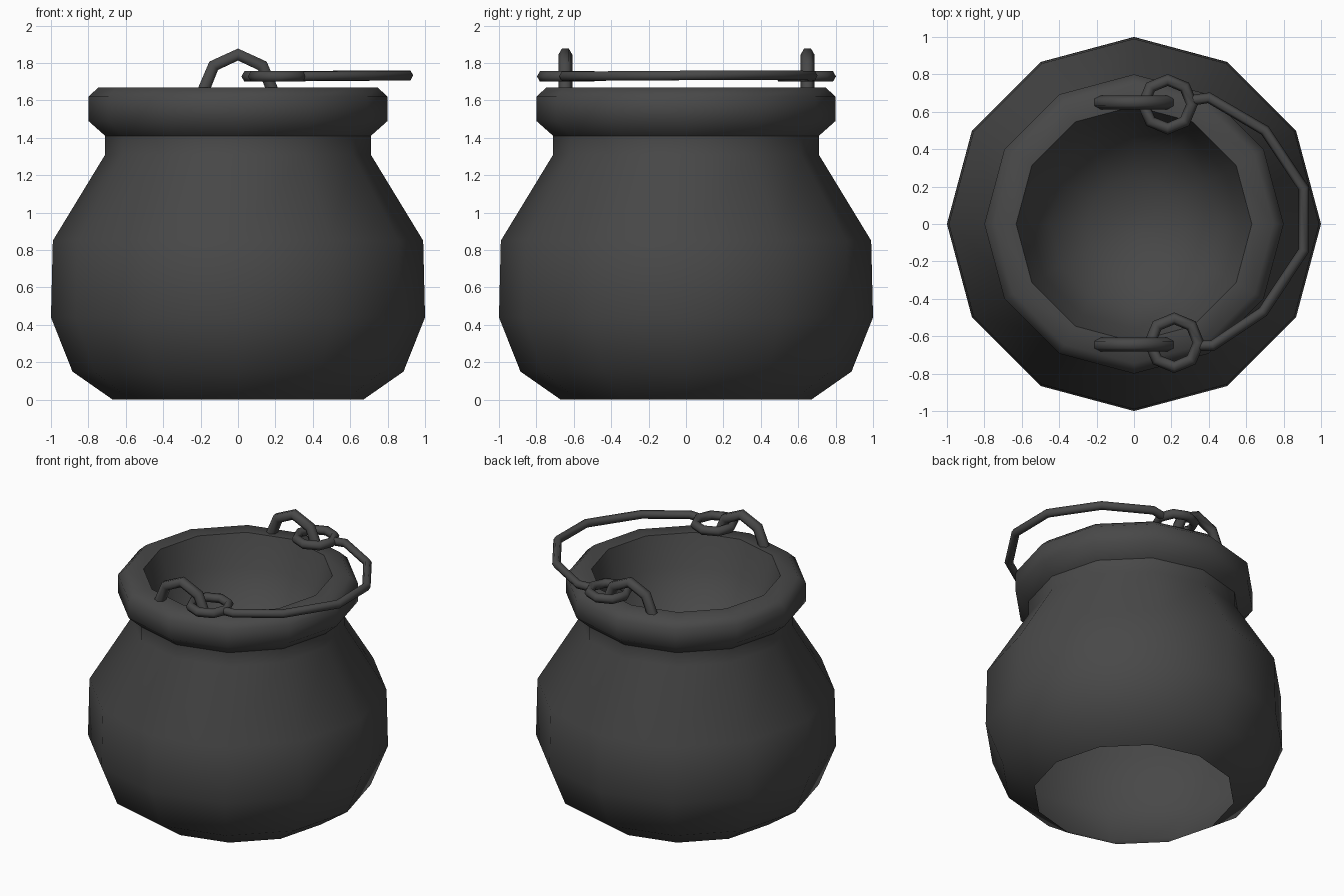
import bpy, bmesh, math

if "Cube" in bpy.data.objects:
    bpy.data.objects.remove(bpy.data.objects["Cube"])

iron = bpy.data.materials.new("dark iron")
iron.diffuse_color = (0.065, 0.065, 0.065, 1)
iron.use_nodes = True
iron.node_tree.nodes["Principled BSDF"].inputs["Base Color"].default_value = iron.diffuse_color


def lathe(name, profile, sides, cap_end=False):
    """Revolve a (radius, z) profile into a smooth open shell."""
    bm = bmesh.new()
    rings = [[bm.verts.new((r * math.cos(2 * math.pi * i / sides),
                            r * math.sin(2 * math.pi * i / sides), z))
              for i in range(sides)] for r, z in profile]
    for a, b in zip(rings, rings[1:]):
        for i in range(sides):
            j = (i + 1) % sides
            bm.faces.new((a[i], a[j], b[j], b[i])).smooth = True
    if cap_end:
        bm.faces.new(rings[-1]).smooth = True
    me = bpy.data.meshes.new(name)
    bm.to_mesh(me)
    bm.free()
    ob = bpy.data.objects.new(name, me)
    bpy.context.collection.objects.link(ob)
    me.materials.append(iron)
    return ob


def tube(name, points, radius):
    """Six-sided bar along a polyline, converted to mesh."""
    cu = bpy.data.curves.new(name, 'CURVE')
    cu.dimensions = '3D'
    cu.bevel_depth = radius
    cu.bevel_resolution = 1
    cu.use_fill_caps = True
    sp = cu.splines.new('POLY')
    sp.points.add(len(points) - 1)
    for p, co in zip(sp.points, points):
        p.co = (*co, 1)
    sp.use_smooth = True
    cu.materials.append(iron)
    ob = bpy.data.objects.new(name, cu)
    bpy.context.collection.objects.link(ob)
    bpy.ops.object.select_all(action='DESELECT')
    ob.select_set(True)
    bpy.context.view_layer.objects.active = ob
    bpy.ops.object.convert(target='MESH')


# Outer wall, open underneath
lathe("pot_wall", [(0.67, 0), (0.885, 0.15), (1.0, 0.44), (0.99, 0.85),
                   (0.71, 1.31), (0.71, 1.41)], 12)
# Rolled rim
lathe("pot_rim", [(0.71, 1.41), (0.80, 1.49), (0.80, 1.62),
                  (0.745, 1.67), (0.63, 1.67)], 12)
# Inner bowl
lathe("inner_bowl", [(0.63, 1.67), (0.56, 1.45), (0.45, 1.25),
                     (0.25, 1.12), (0.06, 1.08)], 12, True)

# Arched lugs on the rim
for side, y in (("back", 0.65), ("front", -0.645)):
    tube(side + "_lug", [(-0.19, y, 1.64), (-0.13, y, 1.785), (0, y, 1.845),
                         (0.13, y, 1.785), (0.19, y, 1.64)], 0.037)

# Linking rings
for side, x, y in (("back", 0.18, 0.64), ("front", 0.215, -0.635)):
    bpy.ops.mesh.primitive_torus_add(
        major_segments=8, minor_segments=6, major_radius=0.13,
        minor_radius=0.032, location=(x, y, 1.728))
    ring = bpy.context.object
    ring.name = side + "_ring"
    ring.data.materials.append(iron)
    bpy.ops.object.shade_smooth()

# Carrying handle, folded down to the right
tube("carrying_handle", [
    (0.30, 0.66, 1.728), (0.40, 0.675, 1.732), (0.70, 0.50, 1.735),
    (0.908, 0.19, 1.735), (0.908, -0.14, 1.732), (0.69, -0.47, 1.73),
    (0.42, -0.65, 1.73), (0.33, -0.65, 1.728)], 0.029)
